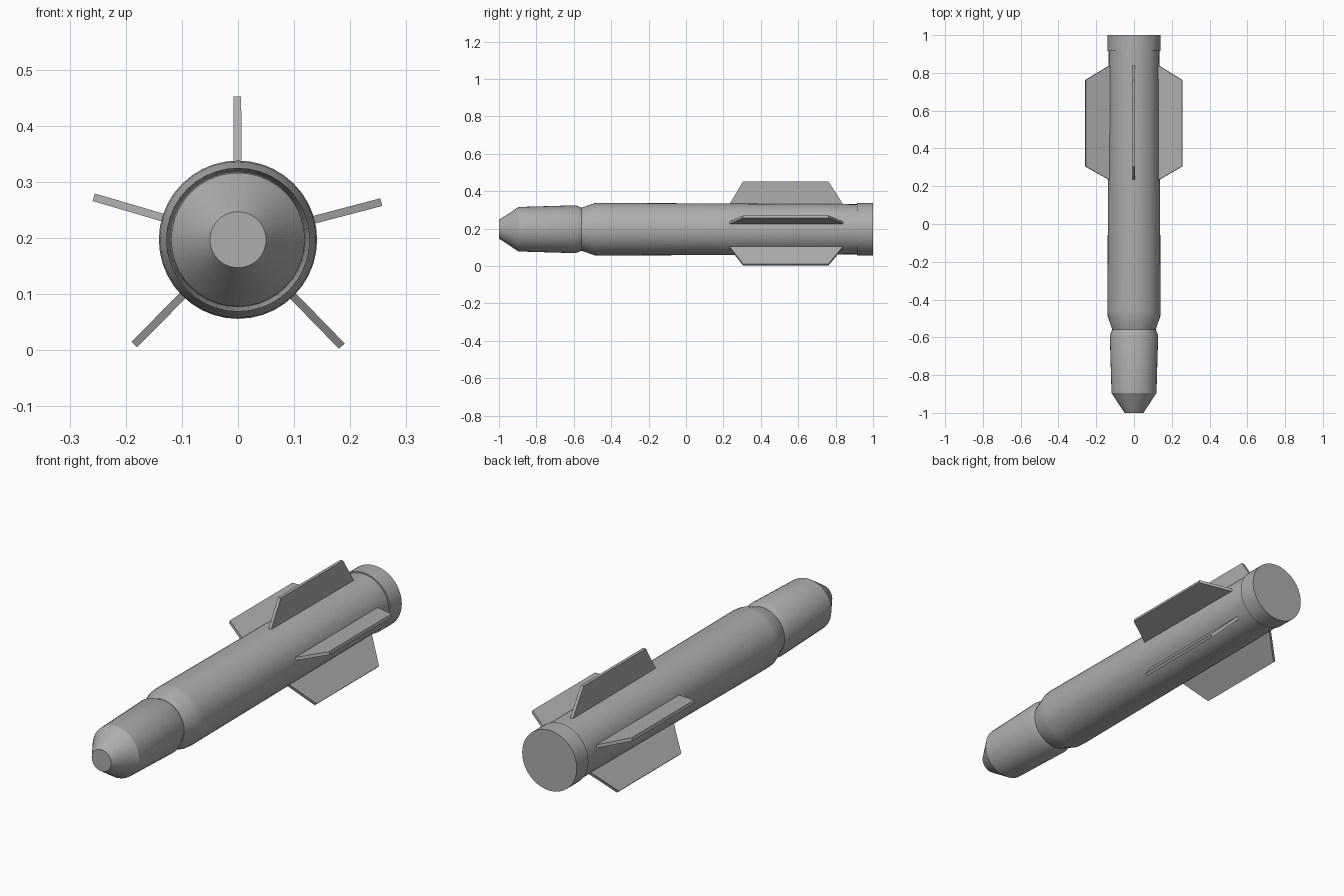
import bpy, bmesh, math
from mathutils import Matrix, Vector

cube = bpy.data.objects.get("Cube")
if cube:
    bpy.data.objects.remove(cube, do_unlink=True)

AXIS_Z = 0.197
SIDES = 40

grey = bpy.data.materials.new("mid_grey")
grey.use_nodes = True
grey.diffuse_color = (0.42, 0.42, 0.42, 1)
grey.node_tree.nodes["Principled BSDF"].inputs["Base Color"].default_value = (0.42, 0.42, 0.42, 1)


def add_object(name, bm):
    bmesh.ops.recalc_face_normals(bm, faces=bm.faces[:])
    mesh = bpy.data.meshes.new(name)
    bm.to_mesh(mesh)
    bm.free()
    mesh.materials.append(grey)
    obj = bpy.data.objects.new(name, mesh)
    bpy.context.collection.objects.link(obj)
    return obj


def lathe(name, profile):
    """Closed round part along y from (y, radius) pairs."""
    bm = bmesh.new()
    rings = []
    for y, r in profile:
        angles = [math.tau * i / SIDES for i in range(SIDES)]
        rings.append([bm.verts.new((r * math.cos(a), y, AXIS_Z + r * math.sin(a))) for a in angles])
    for a, b in zip(rings, rings[1:]):
        for i in range(SIDES):
            j = (i + 1) % SIDES
            bm.faces.new((a[i], a[j], b[j], b[i]))
    bm.faces.new(rings[0])
    bm.faces.new(rings[-1])
    obj = add_object(name, bm)
    bpy.ops.object.select_all(action="DESELECT")
    obj.select_set(True)
    bpy.context.view_layer.objects.active = obj
    bpy.ops.object.shade_smooth_by_angle(angle=math.radians(28))
    return obj


def fin(name, degrees, tip, thickness=0.014):
    """Trapezoid plate standing out from the body axis."""
    outline = [(0.227, 0.125), (0.305, tip), (0.762, tip), (0.845, 0.125)]
    bm = bmesh.new()
    face = bm.faces.new([bm.verts.new((r, y, -thickness / 2)) for y, r in outline])
    side = bmesh.ops.extrude_face_region(bm, geom=[face])
    verts = [v for v in side["geom"] if isinstance(v, bmesh.types.BMVert)]
    bmesh.ops.translate(bm, verts=verts, vec=Vector((0, 0, thickness)))
    turn = Matrix.Rotation(-math.radians(degrees), 4, "Y")
    bm.transform(Matrix.Translation((0, 0, AXIS_Z)) @ turn)
    return add_object(name, bm)


# Nose, neck groove and slightly tapering main tube
lathe("body", [(-1, 0.05), (-0.895, 0.119), (-0.59, 0.128), (-0.558, 0.115),
               (-0.49, 0.139), (-0.46, 0.141), (0.93, 0.134)])
# Collar at the back
lathe("tail_ring", [(0.915, 0.14), (1, 0.14)])

# Five stabilising fins
for name, degrees, tip in [("top_fin", 90.3, 0.255), ("left_fin", 14.7, 0.264),
                           ("right_fin", 163.6, 0.268), ("lower_left_fin", -45.7, 0.265),
                           ("lower_right_fin", -134.7, 0.263)]:
    fin(name, degrees, tip)
